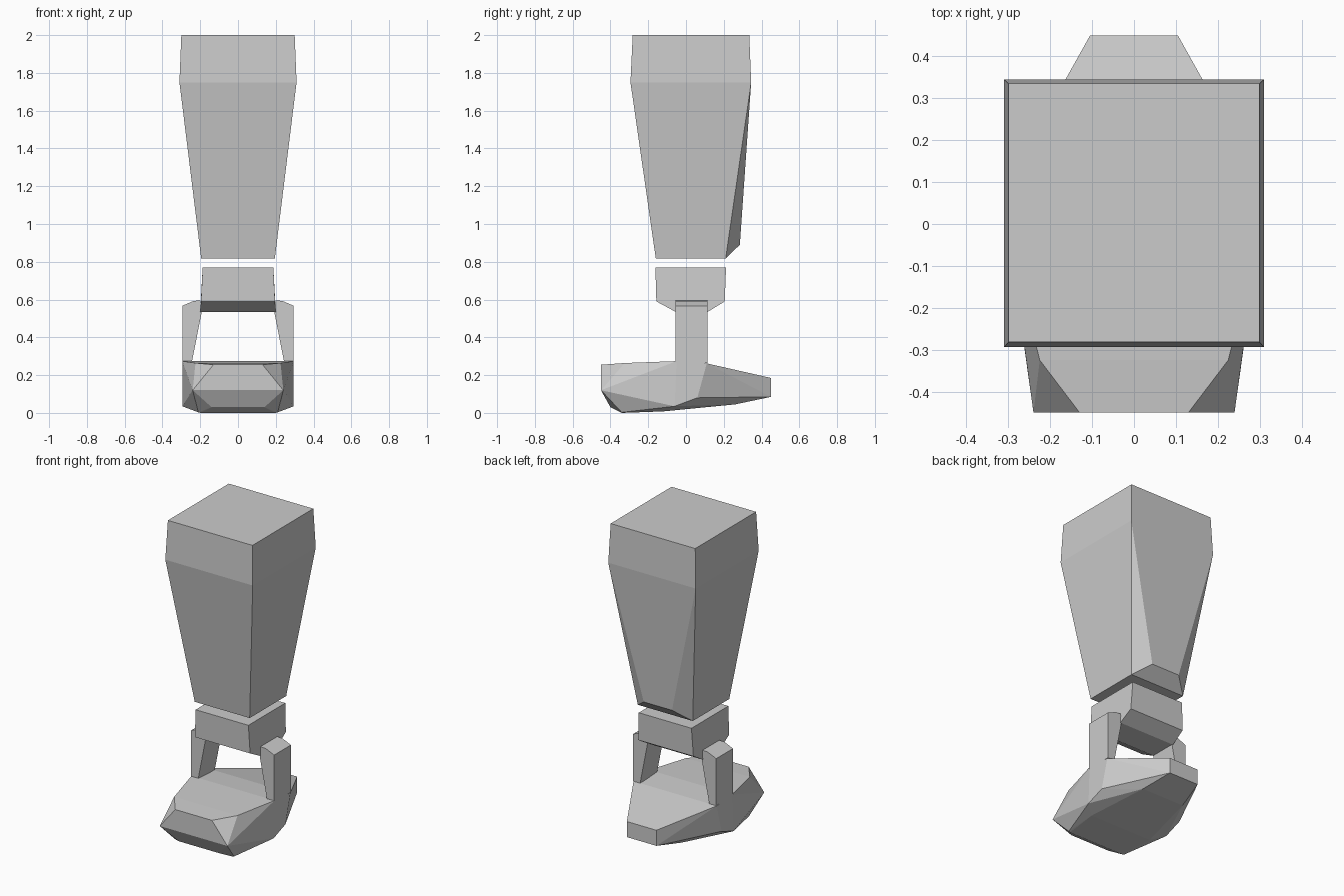
import bpy, bmesh

if "Cube" in bpy.data.objects:
    bpy.data.objects.remove(bpy.data.objects["Cube"])


def hull(name, half_points, both=True, side=1):
    """Convex faceted solid; points are (x, y, z), mirrored across x when both is set."""
    bm = bmesh.new()
    for x, y, z in half_points:
        bm.verts.new((x * side, y, z))
        if both:
            bm.verts.new((-x * side, y, z))
    res = bmesh.ops.convex_hull(bm, input=bm.verts[:])
    loose = [v for v in bm.verts if not v.link_faces]
    bmesh.ops.delete(bm, geom=loose, context='VERTS')
    bmesh.ops.dissolve_limit(bm, angle_limit=0.02, verts=bm.verts[:], edges=bm.edges[:])
    bmesh.ops.recalc_face_normals(bm, faces=bm.faces[:])
    mesh = bpy.data.meshes.new(name)
    bm.to_mesh(mesh)
    bm.free()
    obj = bpy.data.objects.new(name, mesh)
    bpy.context.collection.objects.link(obj)
    return obj


# Shin: flared block with a collar at the top and a calf bulge at the back
hull("shin", [
    (.30, -.282, 2.0), (.30, .335, 2.0),
    (.31, -.294, 1.75), (.31, .345, 1.75),
    (.195, -.16, .818), (.195, .21, .818),
    (.10, .285, .89),
])

# Ankle block: side profile with a narrowed underside
ankle = [(-.162, .77, .187), (.212, .77, .187), (.205, .59, .196),
         (.115, .535, .2), (-.055, .535, .2), (-.157, .59, .196)]
hull("ankle_block", [(x, y, z) for y, z, x in ankle])

# Ankle arms: upright brackets standing on the foot
arm = [(.198, .595), (.235, .593), (.295, .567), (.295, .265), (.245, .265), (.193, .53)]
for label, s in (("left", -1), ("right", 1)):
    hull(label + "_ankle_arm", [(x, y, z) for x, z in arm for y in (-.055, .115)],
         both=False, side=s)

# Foot: broad faceted shoe, toe at the front and narrow heel at the back
hull("foot", [
    (.13, -.45, .255), (.24, -.45, .12), (.14, -.40, .03),      # toe
    (.225, -.325, .264), (.295, -.05, .274), (.295, .11, .262),  # top rim
    (.295, -.06, .035), (.295, .06, .08),                        # sides
    (.21, -.34, .003), (.22, -.12, .008), (.15, .26, .045),      # sole
    (.105, .45, .185), (.105, .45, .085),                        # heel
    (.2, -.34, 0.0),
])
